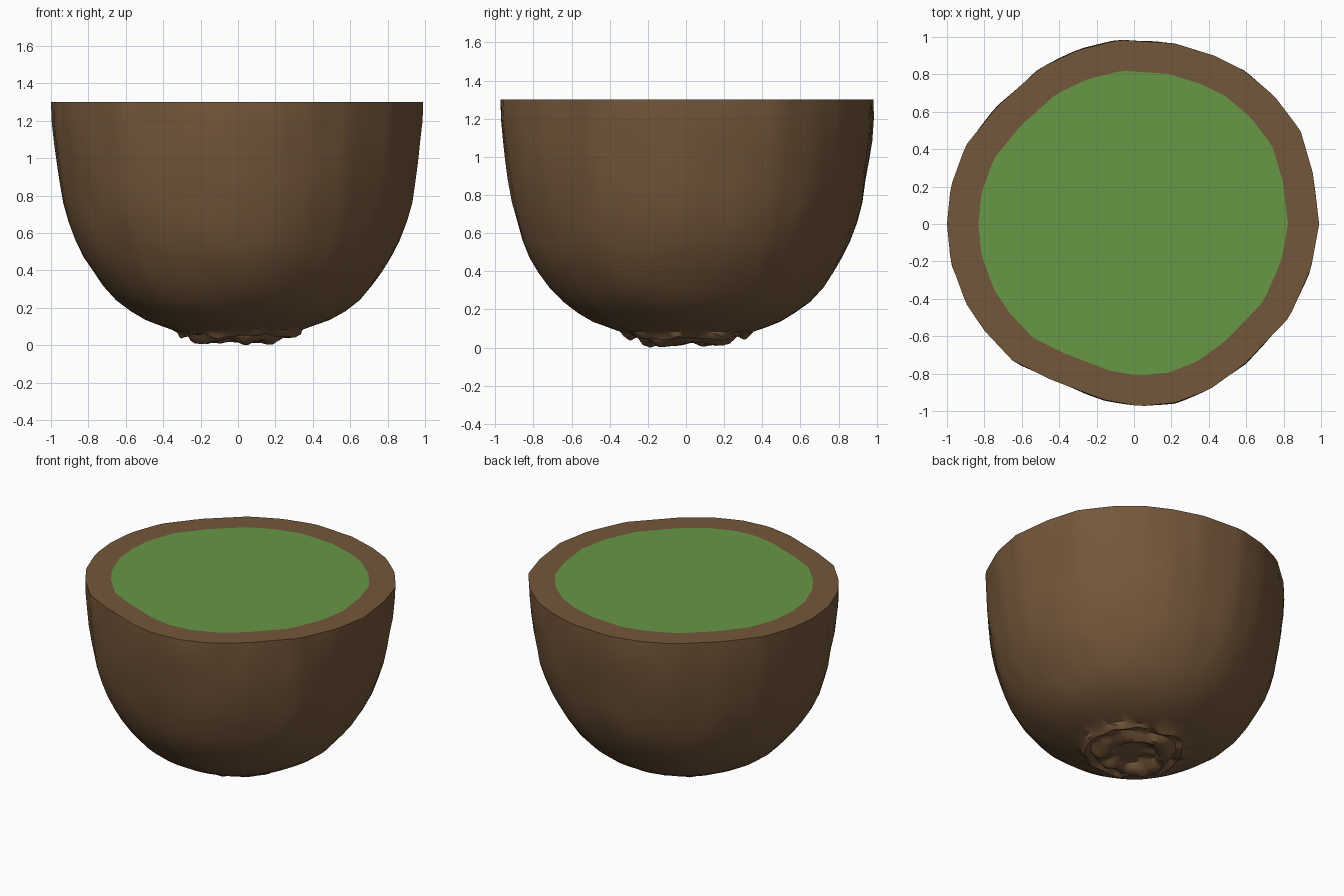
import bpy, bmesh, math
from mathutils import Vector, noise

if "Cube" in bpy.data.objects:
    bpy.data.objects.remove(bpy.data.objects["Cube"])

SEG = 112
TOP = 1.3
# uneven outline of the cut rim, counter-clockwise from +x
RIM = [(.99, 0), (.957, .27), (.89, .5), (.75, .685), (.59, .82), (.43, .9), (.22, .965),
       (-.08, .985), (-.3, .93), (-.5, .835), (-.73, .63), (-.9, .42), (-.98, .2), (-1, 0),
       (-.98, -.2), (-.9, -.42), (-.8, -.57), (-.65, -.73), (-.45, -.83), (-.16, -.94),
       (.03, -.975), (.22, -.955), (.405, -.885), (.59, -.75), (.83, -.5), (.946, -.24)]
# side profile: fraction of rim radius, height
SIDE = [(1, 1.3), (1, 1.2), (.99, 1.08), (.978, .98), (.962, .88), (.94, .76), (.912, .66),
        (.878, .56), (.835, .47), (.785, .39), (.73, .315), (.66, .24), (.58, .18),
        (.5, .135), (.42, .105), (.36, .085)]
# crusty scar underneath: rough outer lip, groove, inner ring, hollow centre
SCAR = [(.335, .07), (.315, .052), (.29, .06), (.265, .062), (.245, .04), (.22, .022),
        (.19, .018), (.165, .025), (.145, .05), (.11, .062), (.06, .058)]


def material(name, rgb):
    m = bpy.data.materials.new(name)
    m.diffuse_color = (*rgb, 1)
    m.use_nodes = True
    m.node_tree.nodes["Principled BSDF"].inputs["Base Color"].default_value = m.diffuse_color
    return m


def rim_radius(a):
    """Distance from the centre to the rim outline at angle a."""
    d = Vector((math.cos(a), math.sin(a)))
    for i, p in enumerate(RIM):
        p, q = Vector(p), Vector(RIM[(i + 1) % len(RIM)])
        c0, c1 = p.x * d.y - p.y * d.x, q.x * d.y - q.y * d.x
        if c0 >= -1e-9 and c1 < 1e-9 and p.dot(d) > 0:
            return (p + (q - p) * (c0 / (c0 - c1))).length
    return .98


def build(name, mats, bm):
    bmesh.ops.recalc_face_normals(bm, faces=bm.faces)
    me = bpy.data.meshes.new(name)
    bm.to_mesh(me)
    bm.free()
    ob = bpy.data.objects.new(name, me)
    bpy.context.collection.objects.link(ob)
    for m in mats:
        me.materials.append(m)
    return ob


ANG = [2 * math.pi * i / SEG for i in range(SEG)]
RAD = [rim_radius(a) for a in ANG]

bm = bmesh.new()


def ring(fn):
    return [bm.verts.new(fn(i)) for i in range(SEG)]


def bridge(r0, r1):
    for i in range(SEG):
        j = (i + 1) % SEG
        bm.faces.new((r0[i], r0[j], r1[j], r1[i]))


def wall_point(f, z):
    def fn(i):
        a = ANG[i]
        d = Vector((math.cos(a), math.sin(a), 0))
        k = min(1, max(0, z / TOP))
        r = f * (RAD[i] * k + .98 * (1 - k))          # outline rounds off lower down
        p = d * r + Vector((0, 0, z))
        if z < TOP:                                    # shallow dents
            p += d * (.010 * noise.noise(p * 3.5) + .005 * noise.noise(p * 9))
        return p
    return fn


def scar_point(r, z):
    def fn(i):
        d = Vector((math.cos(ANG[i]), math.sin(ANG[i]), 0))
        p = d * r + Vector((0, 0, z))
        n = noise.noise(p * 11)
        p += d * .035 * noise.noise(p * 8 + Vector((5, 2, 1))) * min(1, r / .2)
        p.z = max(0, p.z + .028 * n)
        return p
    return fn


# shell: cut rim band, outer wall, scar underneath
prev = ring(lambda i: Vector((math.cos(ANG[i]), math.sin(ANG[i]), 0)) * RAD[i] * .832
            + Vector((0, 0, TOP)))
for f, z in SIDE:
    cur = ring(wall_point(f, z))
    bridge(prev, cur)
    prev = cur
for r, z in SCAR:
    cur = ring(scar_point(r, z))
    bridge(prev, cur)
    prev = cur
tip = bm.verts.new((0, 0, .056))
for i in range(SEG):
    bm.faces.new((prev[i], prev[(i + 1) % SEG], tip))
low = min(v.co.z for v in bm.verts)
for v in bm.verts:                                     # rest the scar on the ground
    if v.co.z < .1:
        v.co.z -= low
shell = build("shell", [material("brown", (.175, .096, .044))], bm)

# flat filling, flush with the rim
bm = bmesh.new()
bm.faces.new([bm.verts.new((math.cos(a) * r * .832, math.sin(a) * r * .832, TOP))
              for a, r in zip(ANG, RAD)])
filling = build("filling", [material("green", (.14, .31, .062))], bm)
if filling.data.polygons[0].normal.z < 0:
    filling.data.flip_normals()

bpy.context.view_layer.objects.active = shell
shell.select_set(True)
bpy.ops.object.shade_smooth_by_angle(angle=math.radians(40))
